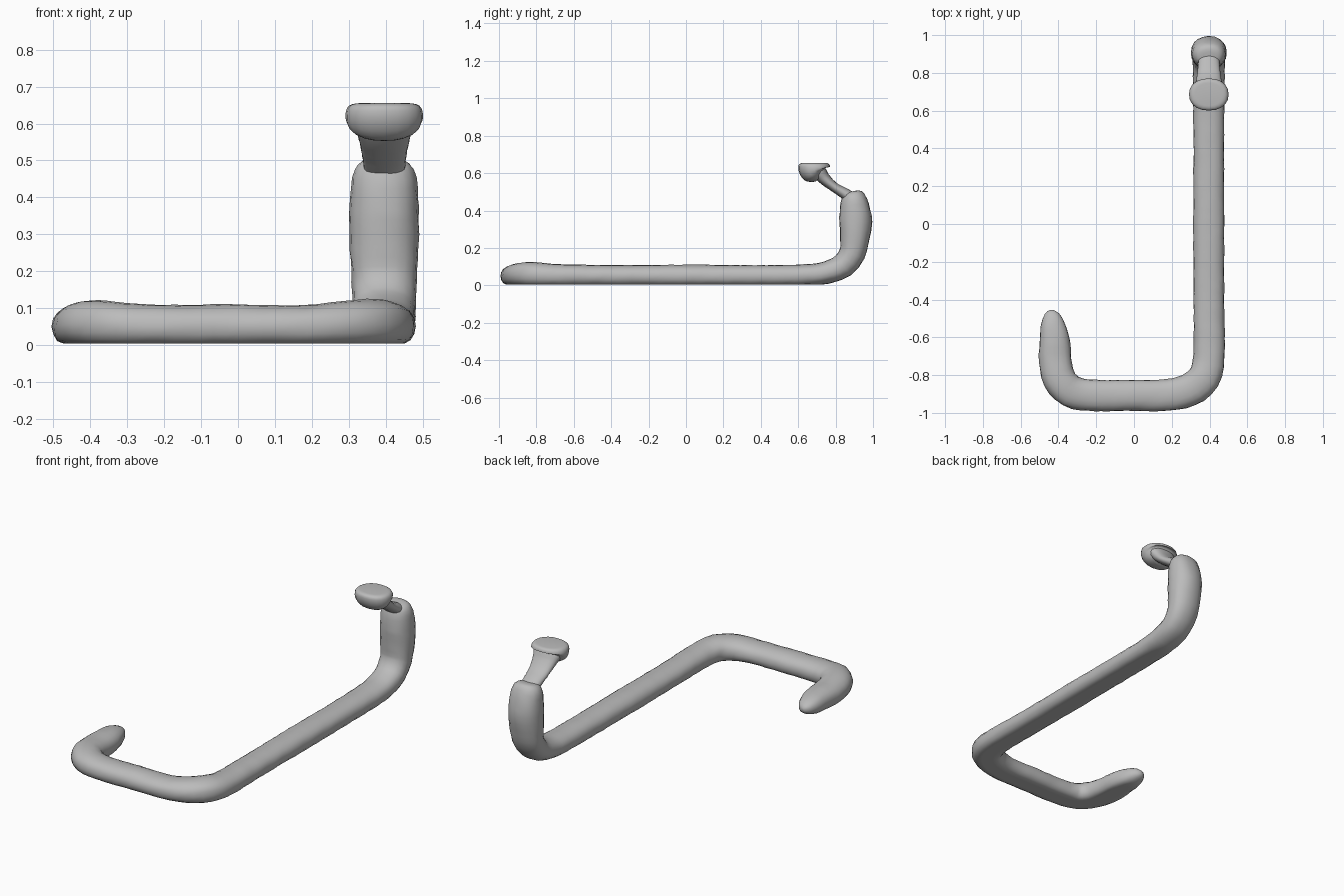
import bpy, bmesh, math, random
from mathutils import Vector

random.seed(4)
if "Cube" in bpy.data.objects:
    bpy.data.objects.remove(bpy.data.objects["Cube"])

grey = bpy.data.materials.new("matte_grey")
grey.use_nodes = True
colour = (0.5, 0.5, 0.5, 1)
grey.diffuse_color = colour
grey.node_tree.nodes["Principled BSDF"].inputs["Base Color"].default_value = colour

SIDES = 20
FLOOR = 0.004


def smooth_path(stations, step):
    """Resample (x, y, z, half width, half depth) stations along a smooth curve."""
    pts = [Vector(s) for s in stations]
    t = [0.0]
    for a, b in zip(pts, pts[1:]):
        t.append(t[-1] + (b - a).length)
    last = len(pts) - 1
    slope = []
    for i in range(len(pts)):
        a, b = max(i - 1, 0), min(i + 1, last)
        slope.append((pts[b] - pts[a]) / (t[b] - t[a]))
    out = []
    for i in range(last):
        h = t[i + 1] - t[i]
        n = max(2, round(h / step))
        for k in range(n):
            u = k / n
            blend = u * u * (3 - 2 * u)
            out.append(pts[i] * (1 - blend) + pts[i + 1] * blend
                       + slope[i] * (h * u * (1 - u) ** 2)
                       - slope[i + 1] * (h * u * u * (1 - u)))
    return out + [pts[-1]]


def sweep(name, stations, step=0.035, wobble=0.0, power=0.9):
    """Loft rounded cross-sections along the stations."""
    path = smooth_path(stations, step)
    centres = [Vector(p[:3]) for p in path]
    bm = bmesh.new()
    rings = []
    side = Vector((1, 0, 0))
    for i, p in enumerate(path):
        tangent = (centres[min(i + 1, len(path) - 1)] - centres[max(i - 1, 0)]).normalized()
        flat = Vector((-tangent.y, tangent.x, 0))
        if flat.length > 0.3:
            flat.normalize()
            side = flat if flat.dot(side) >= 0 else -flat
        up = side.cross(tangent).normalized()
        ring = []
        for k in range(SIDES):
            a = math.tau * k / SIDES
            c, s = math.cos(a), math.sin(a)
            w = max(p[3], 0.002) * math.copysign(abs(c) ** power, c)
            d = max(p[4], 0.002) * math.copysign(abs(s) ** power, s)
            j = 1 + random.uniform(-wobble, wobble)
            co = centres[i] + (side * w + up * d) * j
            co.z = max(co.z, FLOOR if name == "bent_tube" else 0)
            ring.append(bm.verts.new(co))
        rings.append(ring)
    for a, b in zip(rings, rings[1:]):
        for k in range(SIDES):
            n = (k + 1) % SIDES
            bm.faces.new((a[k], a[n], b[n], b[k]))
    bm.faces.new(rings[0])
    bm.faces.new(rings[-1])
    bmesh.ops.recalc_face_normals(bm, faces=bm.faces)
    mesh = bpy.data.meshes.new(name)
    bm.to_mesh(mesh)
    bm.free()
    mesh.materials.append(grey)
    obj = bpy.data.objects.new(name, mesh)
    bpy.context.collection.objects.link(obj)
    bpy.ops.object.select_all(action="DESELECT")
    obj.select_set(True)
    bpy.context.view_layer.objects.active = obj
    bpy.ops.object.shade_smooth_by_angle(angle=math.radians(60))


X = 0.396  # line of the long arm and the upright

# Hooked foot, front bar, long arm and upright in one bent tube
tube = [
    (-.435, -.455, .05, .01, .01), (-.435, -.475, .05, .038, .03),
    (-.43, -.53, .05, .064, .05), (-.42, -.62, .05, .08, .06),
    (-.417, -.72, .05, .086, .063), (-.395, -.82, .055, .087, .066),
    (-.335, -.885, .055, .086, .063), (-.24, -.906, .05, .083, .06),
    (0, -.907, .05, .082, .06), (.18, -.905, .05, .084, .058),
    (.29, -.88, .055, .087, .065), (.37, -.815, .057, .088, .068),
    (X, -.71, .052, .083, .062), (X, -.4, .05, .081, .058),
    (X, 0, .05, .082, .06), (X, .4, .05, .081, .058),
    (X, .65, .055, .083, .058), (X, .75, .068, .084, .06),
    (X, .84, .105, .085, .066), (X, .888, .17, .088, .07),
    (X, .903, .26, .093, .08), (X, .907, .34, .094, .088),
    (X, .901, .43, .09, .077), (X, .896, .475, .08, .063),
    (X, .893, .497, .06, .047), (X, .892, .503, .03, .02),
]
sweep("bent_tube", tube, wobble=0.02)

# Narrow neck leaning forward from the top of the upright
neck = [
    (X, .91, .45, .055, .035), (X, .85, .49, .057, .03),
    (X, .79, .527, .062, .026), (X, .74, .57, .072, .033),
    (X, .705, .615, .085, .04), (X, .69, .635, .06, .03),
]
sweep("neck", neck, step=0.015, wobble=0.015)

# Flat-topped rounded head
head = [
    (X, .715, .575, .06, .03), (X, .70, .592, .09, .06),
    (X, .69, .607, .103, .078), (X, .686, .625, .105, .085),
    (X, .686, .643, .1, .083), (X, .686, .652, .088, .074),
    (X, .686, .655, .07, .06),
]
sweep("head", head, step=0.01)
